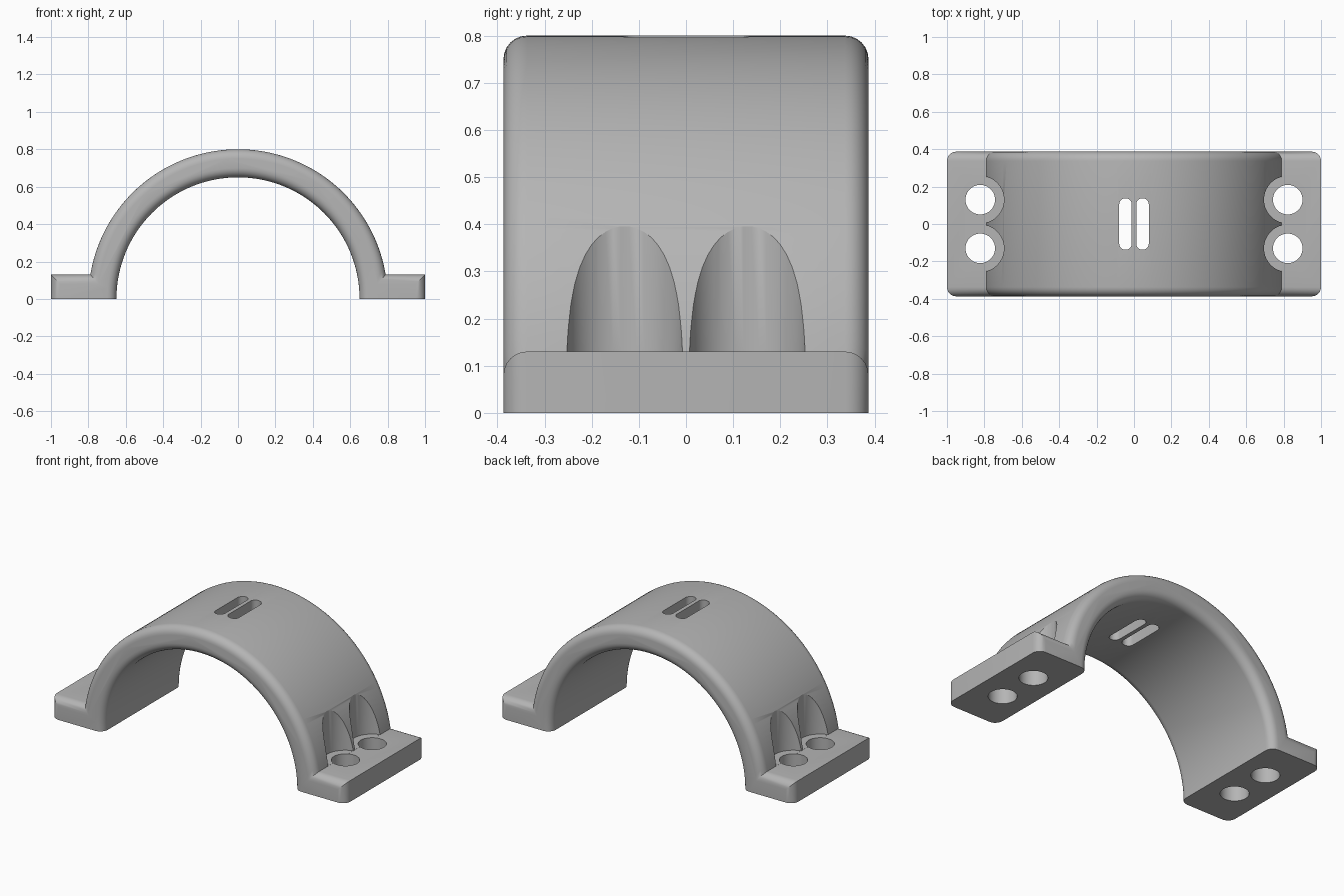
import bpy, bmesh, math

if "Cube" in bpy.data.objects:
    bpy.data.objects.remove(bpy.data.objects["Cube"])

OUTER, INNER, FOOT_H, HALF_Y, FILLET = 0.80, 0.65, 0.13, 0.387, 0.05
ARC, STEPS = 72, 6

grey = bpy.data.materials.new("plain grey")
grey.diffuse_color = (0.46, 0.46, 0.46, 1)
grey.use_nodes = True
grey.node_tree.nodes["Principled BSDF"].inputs["Base Color"].default_value = grey.diffuse_color


def new_object(name, bm):
    bmesh.ops.recalc_face_normals(bm, faces=bm.faces)
    mesh = bpy.data.meshes.new(name)
    bm.to_mesh(mesh)
    bm.free()
    mesh.materials.append(grey)
    obj = bpy.data.objects.new(name, mesh)
    bpy.context.collection.objects.link(obj)
    return obj


def loft(name, rings):
    """Skin equal-length closed rings and cap both ends."""
    bm = bmesh.new()
    loops = [[bm.verts.new(p) for p in ring] for ring in rings]
    n = len(loops[0])
    for a, b in zip(loops, loops[1:]):
        for i in range(n):
            j = (i + 1) % n
            bm.faces.new((a[i], a[j], b[j], b[i]))
    bm.faces.new(loops[0])
    bm.faces.new(loops[-1])
    return new_object(name, bm)


def clamp_ring(y, d):
    """Arch with two feet, inset by d everywhere but the flat underside."""
    ro, ri, h, e = OUTER - d, INNER + d, FOOT_H - d, 1 - d
    start = math.asin(h / ro)
    pts = [(e, 0), (e, h)]
    for i in range(ARC + 1):
        a = start + (math.pi - 2 * start) * i / ARC
        pts.append((ro * math.cos(a), ro * math.sin(a)))
    pts += [(-e, h), (-e, 0)]
    for i in range(ARC + 1):
        a = math.pi * (1 - i / ARC)
        pts.append((ri * math.cos(a), ri * math.sin(a)))
    return [(x, y, z) for x, z in pts]


def stadium_cutter(name, x, y, r, z0, z1, stretch=0.0, n=48):
    """Upright round cutter, optionally stretched along y into a slot."""
    pts = []
    for i in range(n):
        a = 2 * math.pi * (i + 0.5) / n
        s = math.sin(a)
        pts.append((x + r * math.cos(a), y + r * s + math.copysign(stretch, s)))
    return loft(name, [[(px, py, z) for px, py in pts] for z in (z0, z1)])


# Clamp body with rounded end edges
ends = []
for i in range(STEPS + 1):
    t = math.pi / 2 * i / STEPS
    ends.append((HALF_Y - FILLET + FILLET * math.sin(t), FILLET * (1 - math.cos(t))))
sections = [(-y, d) for y, d in reversed(ends)] + ends
clamp = loft("saddle_clamp", [clamp_ring(y, d) for y, d in sections])

# Bolt holes, bolt head pockets and strap slots
cutters = []
for sx in (-1, 1):
    for sy in (-1, 1):
        x, y = 0.822 * sx, 0.13 * sy
        cutters.append(stadium_cutter("bolt_hole_cutter", x, y, 0.079, -0.1, 0.3))
        cutters.append(stadium_cutter("pocket_cutter", x, y, 0.127, FOOT_H + 0.0003, 0.7))
    cutters.append(stadium_cutter("slot_cutter", 0.0455 * sx, 0, 0.0335, 0.5, 1.0, 0.104))
for cutter in cutters:
    cutter.hide_render = True
    mod = clamp.modifiers.new("cut", 'BOOLEAN')
    mod.operation, mod.solver, mod.object = 'DIFFERENCE', 'EXACT', cutter

# Apply the cuts, then smooth the curved faces
bpy.context.view_layer.objects.active = clamp
for obj in bpy.context.selected_objects:
    obj.select_set(False)
clamp.select_set(True)
for mod in list(clamp.modifiers):
    bpy.ops.object.modifier_apply(modifier=mod.name)
for cutter in cutters:
    bpy.data.objects.remove(cutter)
bpy.ops.object.shade_smooth_by_angle(angle=math.radians(30))
